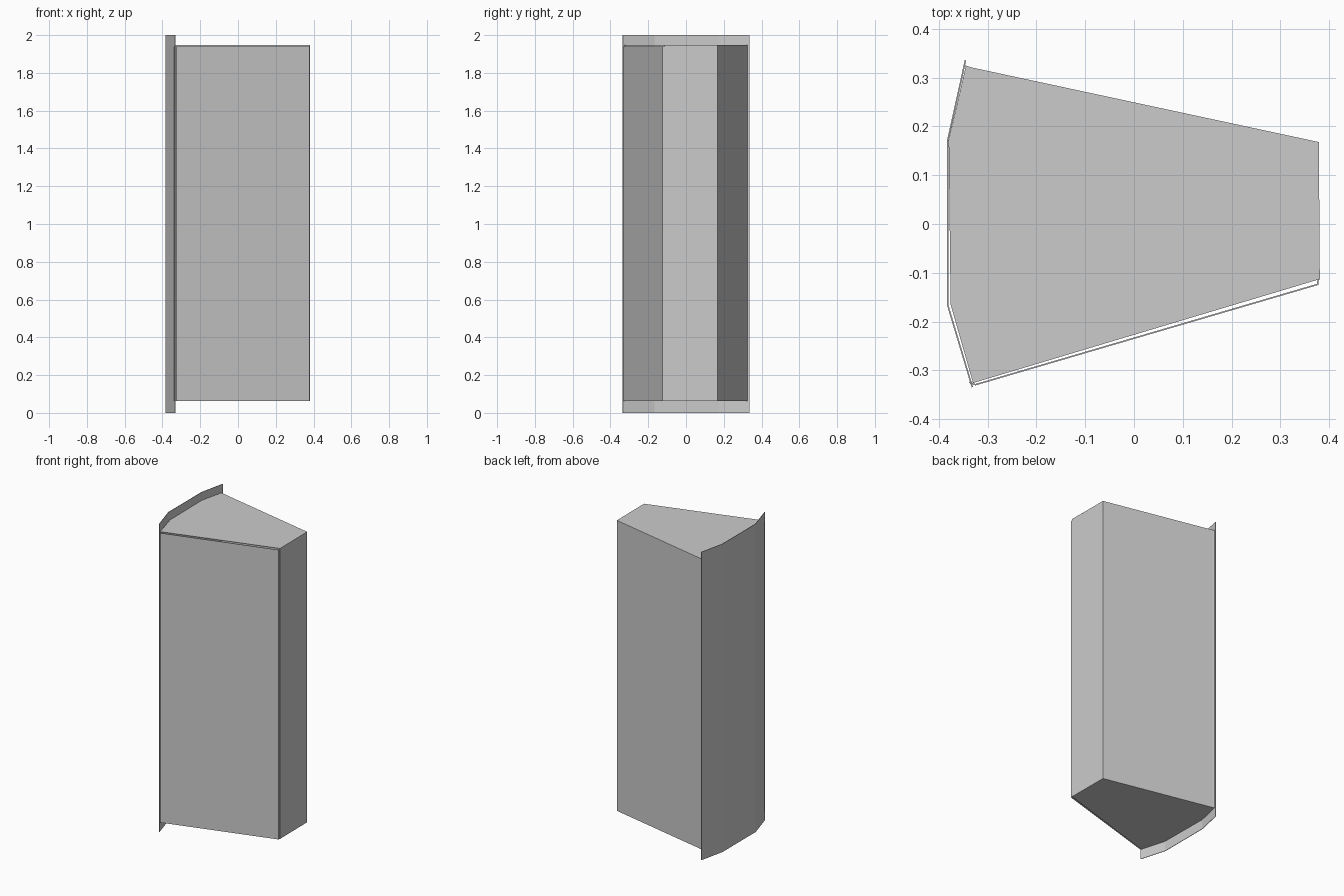
import bpy
import bmesh

cube = bpy.data.objects.get("Cube")
if cube:
    bpy.data.objects.remove(cube, do_unlink=True)

grey = bpy.data.materials.new("plain grey")
grey.use_nodes = True
grey.diffuse_color = (0.6, 0.6, 0.6, 1)
grey.node_tree.nodes["Principled BSDF"].inputs["Base Color"].default_value = (0.6, 0.6, 0.6, 1)

BOTTOM, TOP = 0.062, 1.947
THICK = 0.003


def finish(name, bm):
    mesh = bpy.data.meshes.new(name)
    bm.to_mesh(mesh)
    bm.free()
    mesh.materials.append(grey)
    obj = bpy.data.objects.new(name, mesh)
    bpy.context.collection.objects.link(obj)
    solid = obj.modifiers.new("thickness", "SOLIDIFY")
    solid.thickness = THICK
    solid.offset = -1
    solid.use_even_offset = True


def wall(name, path, z0, z1):
    """Upright sheet along a path that runs counter-clockwise, outside faces out."""
    bm = bmesh.new()
    low = [bm.verts.new((x, y, z0)) for x, y in path]
    high = [bm.verts.new((x, y, z1)) for x, y in path]
    for i in range(len(path) - 1):
        bm.faces.new((low[i], low[i + 1], high[i + 1], high[i]))
    finish(name, bm)


def plate(name, outline, z, up):
    """Flat sheet facing up or down."""
    bm = bmesh.new()
    verts = [bm.verts.new((x, y, z)) for x, y in outline]
    bm.faces.new(verts if up else verts[::-1])
    finish(name, bm)


# Faceted door, taller than the body
wall("faceted_door", [(-0.347, 0.336), (-0.383, 0.173), (-0.383, -0.168), (-0.333, -0.335)], 0, 2)

# Body walls: narrow end and back in one folded sheet, front sheet with short returns
wall("end_and_back_wall", [(0.381, -0.114), (0.379, 0.168), (-0.333, 0.321), (-0.348, 0.326)],
     BOTTOM, TOP)
wall("front_wall", [(-0.338, -0.326), (-0.325, -0.331), (0.378, -0.125), (0.379, -0.114)],
     BOTTOM, TOP - 0.006)

# Top and bottom plates, leaving a narrow slit along the front wall
outline = [(-0.33, -0.326), (0.381, -0.113), (0.379, 0.168), (-0.345, 0.323),
           (-0.38, 0.172), (-0.376, -0.165)]
plate("top_plate", outline, TOP, True)
plate("bottom_plate", outline, BOTTOM, False)
